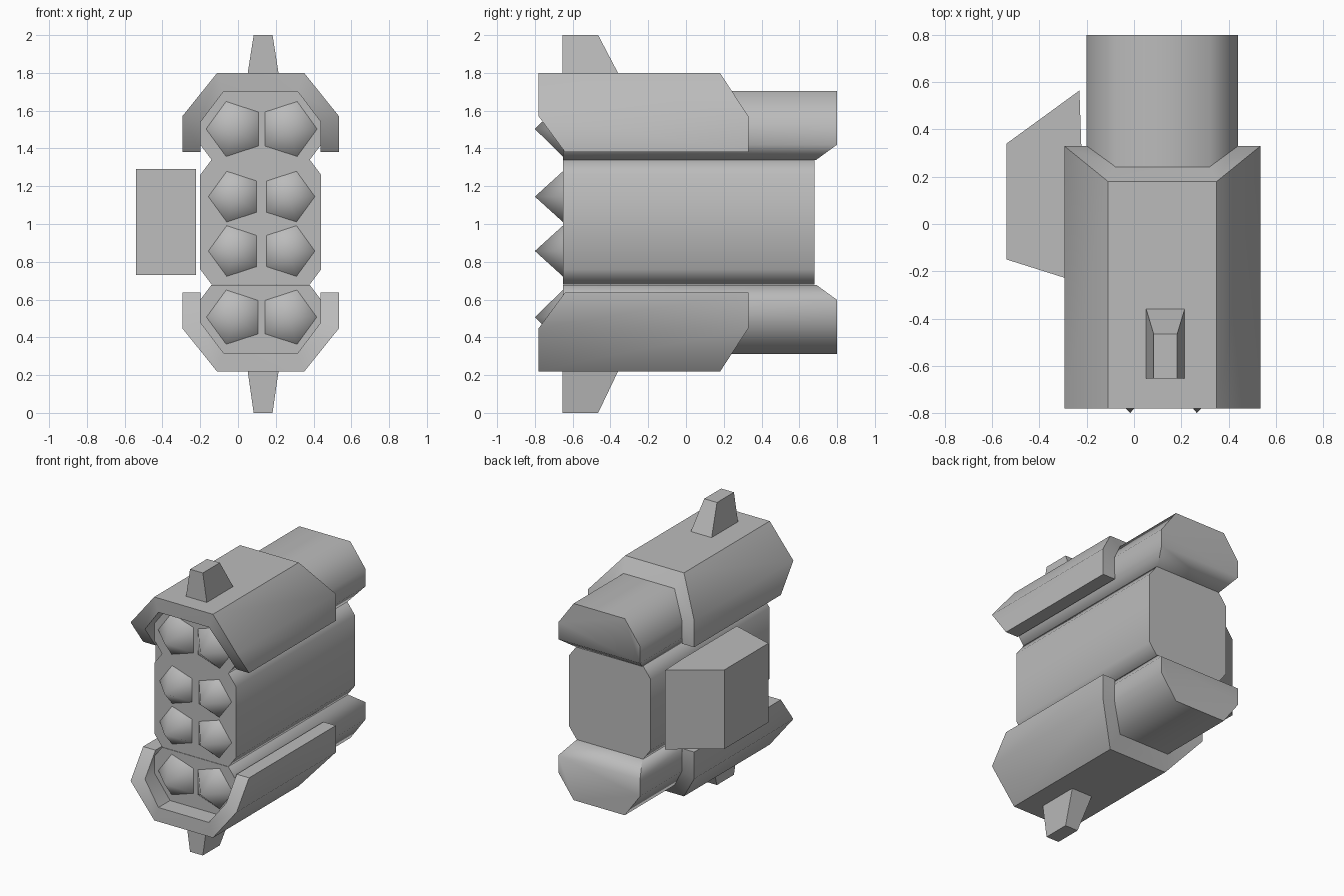
import bpy, bmesh, math
from mathutils import Vector

cube = bpy.data.objects.get("Cube")
if cube:
    bpy.data.objects.remove(cube, do_unlink=True)

grey = bpy.data.materials.new("plain grey")
grey.use_nodes = True
colour = (0.5, 0.5, 0.5, 1)
grey.diffuse_color = colour
grey.node_tree.nodes["Principled BSDF"].inputs["Base Color"].default_value = colour

CX, MID = 0.12, 1.009   # axis of the body in x, mirror height of the two halves
FACE = -0.65            # front plane of the body


def finish(name, bm, angle):
    bmesh.ops.recalc_face_normals(bm, faces=bm.faces)
    mesh = bpy.data.meshes.new(name)
    bm.to_mesh(mesh)
    bm.free()
    mesh.materials.append(grey)
    obj = bpy.data.objects.new(name, mesh)
    bpy.context.collection.objects.link(obj)
    bpy.ops.object.select_all(action='DESELECT')
    obj.select_set(True)
    bpy.context.view_layer.objects.active = obj
    bpy.ops.object.shade_smooth_by_angle(angle=math.radians(angle))
    return obj


def solid(name, points, angle=45):
    """Convex block around the given corners."""
    bm = bmesh.new()
    for p in points:
        bm.verts.new(p)
    bmesh.ops.convex_hull(bm, input=bm.verts)
    bmesh.ops.dissolve_limit(bm, angle_limit=math.radians(1),
                             verts=bm.verts, edges=bm.edges)
    return finish(name, bm, angle)


def both(half):
    """Right-hand half profile to a full arch, left to right."""
    return [(CX - x, z) for x, z in half] + [(CX + x, z) for x, z in reversed(half)]


def flip(z, lower):
    return 2 * MID - z if lower else z


# Central body with chamfered long edges
body = both([(0.26, 0.68), (0.32, 0.76), (0.32, 1.26), (0.26, 1.34)])
solid("central_body", [(x, y, z) for x, z in body for y in (FACE, 0.68)], 55)

# Barrel blocks, with the inner rear edge cut back
barrel = both([(0.26, 1.34), (0.32, 1.42), (0.32, 1.54), (0.2, 1.705)])


def build_barrel(name, lower):
    pts = []
    for x, z in barrel:
        for y in (FACE, 0.69 if z < 1.4 else 0.8):
            pts.append((x, y, flip(z, lower)))
    solid(name, pts, 55)


# Armour shells: arches with slanted front and rear rims
outer = both([(0.415, 1.38), (0.415, 1.57), (0.23, 1.8)])
inner = both([(0.318, 1.38), (0.318, 1.54), (0.197, 1.7)])


def front_y(z):
    return -0.78 + 0.14 * max(0, 1.57 - z) / 0.19


def rear_y(z):
    return 0.33 - 0.15 * max(0, z - 1.57) / 0.23


def build_shell(name, lower):
    bm = bmesh.new()
    rows = []
    for arch, edge in ((outer, front_y), (outer, rear_y), (inner, rear_y), (inner, front_y)):
        rows.append([bm.verts.new((x, edge(z), flip(z, lower))) for x, z in arch])
    for k in range(4):
        a, b = rows[k], rows[(k + 1) % 4]
        for i in range(len(a) - 1):
            bm.faces.new((a[i], a[i + 1], b[i + 1], b[i]))
    for end in (0, -1):
        bm.faces.new([row[end] for row in rows])
    finish(name, bm, 45)


for side, lower in (("upper", False), ("lower", True)):
    build_barrel(side + "_barrel", lower)
    build_shell(side + "_shell", lower)

# Tapered sight fins above and below
for name, base, tip in (("top_fin", 1.79, 2.0), ("bottom_fin", 0.23, 0.0)):
    corners = []
    for z, half, back in ((base, 0.083, -0.355), (tip, 0.05, -0.465)):
        corners += [(0.133 + s * half, y, z) for s in (-1, 1) for y in (-0.655, back)]
    solid(name, corners, 30)

# Wedge-ended box beside the body
plan = [(-0.54, -0.15), (-0.54, 0.34), (-0.231, 0.565), (-0.223, 0.33), (-0.223, -0.25)]
solid("side_box", [(x, y, z) for x, y in plan for z in (0.73, 1.29)], 30)

# Five-sided warhead cones, pointing outwards in each column
rows = (("top", 1.503, 0.153), ("upper_middle", 1.145, 0.141),
        ("lower_middle", 0.857, 0.141), ("bottom", 0.507, 0.151))
for label, z, radius in rows:
    for side, x, turn in (("right", -0.016, math.pi), ("left", 0.266, 0)):
        bm = bmesh.new()
        ring = []
        for i in range(5):
            a = turn + i * math.tau / 5
            ring.append(bm.verts.new((x + radius * math.cos(a), FACE - 0.002,
                                      z + radius * math.sin(a))))
        tip = bm.verts.new((x, -0.8, z))
        for i in range(5):
            bm.faces.new((ring[i], ring[(i + 1) % 5], tip))
        bm.faces.new(ring)
        finish(f"{label}_{side}_cone", bm, 70)
